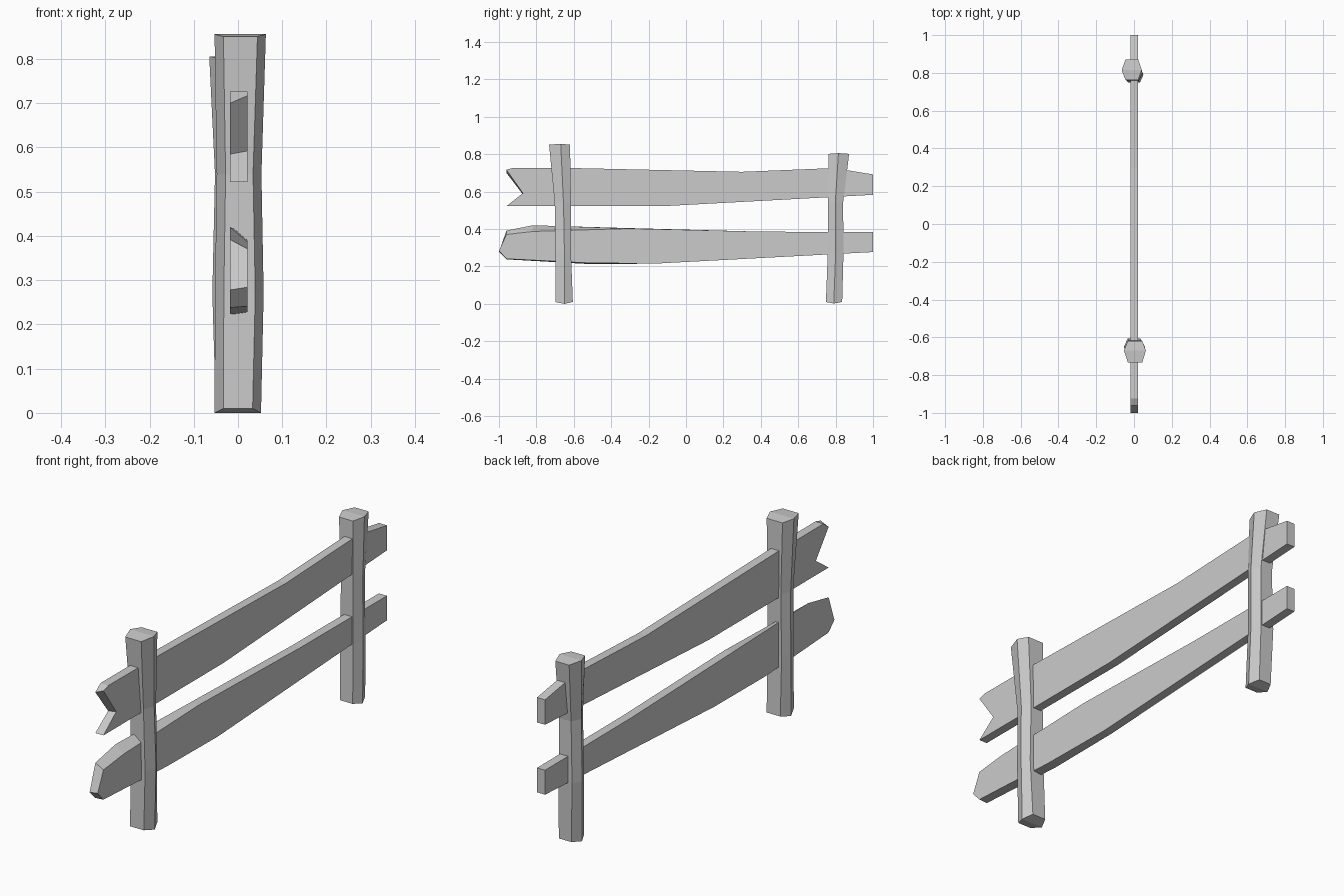
import bpy, bmesh


def make_object(name, bm):
    bmesh.ops.recalc_face_normals(bm, faces=bm.faces)
    mesh = bpy.data.meshes.new(name)
    bm.to_mesh(mesh)
    bm.free()
    obj = bpy.data.objects.new(name, mesh)
    bpy.context.collection.objects.link(obj)
    return obj


def bridge(bm, a, b):
    n = len(a)
    for i in range(n):
        j = (i + 1) % n
        bm.faces.new((a[i], a[j], b[j], b[i]))


def post(name, rings):
    """Six-sided post; ring = (z of flats, z of points, x min, x max, y front, y mid, y back)."""
    bm = bmesh.new()
    loops = []
    for zf, zp, x0, x1, yf, ym, yb in rings:
        a, b = x0 + 0.02, x1 - 0.019
        pts = [(x0, ym, zp), (a, yf, zf), (b, yf, zf),
               (x1, ym, zp), (b, yb, zf), (a, yb, zf)]
        loops.append([bm.verts.new(p) for p in pts])
    for lo, hi in zip(loops, loops[1:]):
        bridge(bm, lo, hi)
    # Ends fold gently along the middle
    for v in (loops[0], loops[-1]):
        bm.faces.new(v[0:4])
        bm.faces.new((v[3], v[4], v[5], v[0]))
    make_object(name, bm)


def rail(name, profile):
    """Plank outline; point = (y, z on the left side, z on the right side)."""
    bm = bmesh.new()
    left = [bm.verts.new((-0.018, y, zl)) for y, zl, zr in profile]
    right = [bm.verts.new((0.021, y, zr)) for y, zl, zr in profile]
    bm.faces.new(left)
    bm.faces.new(right)
    bridge(bm, left, right)
    make_object(name, bm)


# Crooked posts
post("front_post", [
    (0.010, 0.000, -0.053, 0.052, -0.698, -0.650, -0.605),
    (0.270, 0.270, -0.052, 0.058, -0.698, -0.650, -0.615),
    (0.540, 0.540, -0.048, 0.053, -0.702, -0.655, -0.615),
    (0.851, 0.856, -0.053, 0.063, -0.732, -0.670, -0.620)])
post("back_post", [
    (0.010, 0.002, -0.050, 0.050, 0.748, 0.790, 0.835),
    (0.270, 0.270, -0.058, 0.046, 0.758, 0.800, 0.842),
    (0.540, 0.540, -0.052, 0.045, 0.758, 0.798, 0.840),
    (0.802, 0.806, -0.065, 0.041, 0.762, 0.815, 0.872)])

# Upper rail with split end
rail("upper_rail", [
    (-0.960, 0.700, 0.717), (-0.925, 0.727, 0.727), (-0.60, 0.726, 0.726),
    (0.300, 0.706, 0.706), (0.790, 0.726, 0.726), (1.0, 0.692, 0.692),
    (1.0, 0.583, 0.583), (-0.130, 0.522, 0.522), (-0.960, 0.522, 0.522),
    (-0.872, 0.585, 0.592)])

# Lower rail with pointed end
rail("lower_rail", [
    (-1.0, 0.278, 0.284), (-0.960, 0.392, 0.371), (-0.820, 0.420, 0.387),
    (-0.300, 0.405, 0.403), (0.400, 0.386, 0.386), (1.0, 0.384, 0.384),
    (1.0, 0.277, 0.277), (-0.170, 0.215, 0.215), (-0.520, 0.213, 0.219),
    (-0.960, 0.238, 0.241)])
